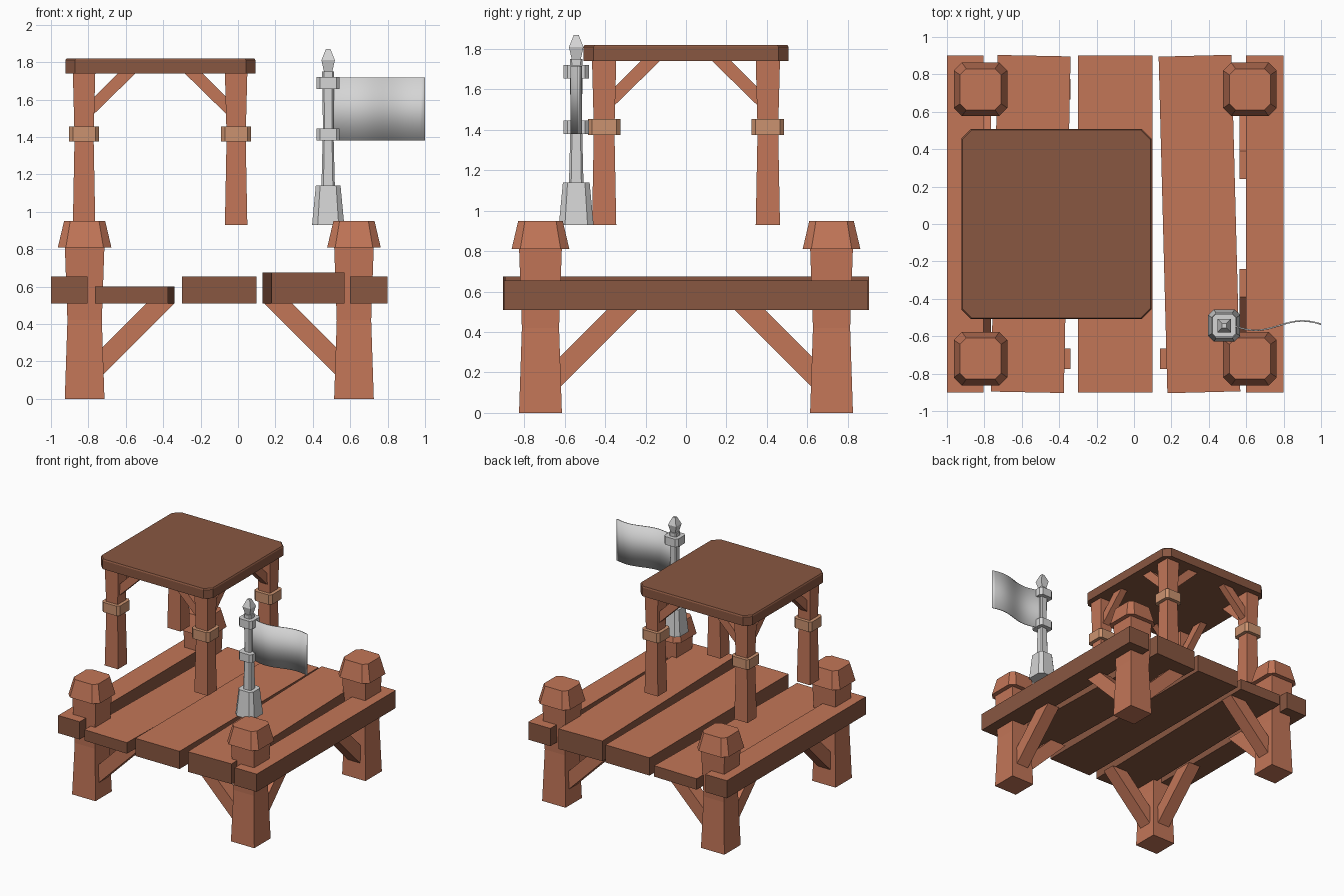
import bpy
import bmesh
from math import cos, pi
from mathutils import Matrix

cube = bpy.data.objects.get("Cube")
if cube:
    bpy.data.objects.remove(cube)


def material(name, rgb):
    mat = bpy.data.materials.new(name)
    mat.use_nodes = True
    color = (*rgb, 1)
    mat.diffuse_color = color
    bsdf = next(n for n in mat.node_tree.nodes if n.type == 'BSDF_PRINCIPLED')
    bsdf.inputs["Base Color"].default_value = color
    return mat


WOOD = material("warm wood", (0.54, 0.18, 0.097))
DARK = material("dark wood", (0.25, 0.095, 0.053))
BAND = material("tan binding", (0.60, 0.29, 0.16))
METAL = material("pale grey", (0.66, 0.66, 0.66))


def finish(bm, name, *mats):
    bmesh.ops.recalc_face_normals(bm, faces=bm.faces)
    mesh = bpy.data.meshes.new(name)
    bm.to_mesh(mesh)
    bm.free()
    for mat in mats:
        mesh.materials.append(mat)
    obj = bpy.data.objects.new(name, mesh)
    bpy.context.collection.objects.link(obj)
    return obj


def loft(name, x, y, profile, mat, cut=0.0):
    """Stack square sections (z, half width), with corners cut by a share of the width."""
    bm = bmesh.new()
    rings = []
    for z, h in profile:
        k = h * (1 - cut)
        if cut:
            pts = [(h, -k), (h, k), (k, h), (-k, h), (-h, k), (-h, -k), (-k, -h), (k, -h)]
        else:
            pts = [(h, -h), (h, h), (-h, h), (-h, -h)]
        rings.append([bm.verts.new((x + a, y + b, z)) for a, b in pts])
    for low, high in zip(rings, rings[1:]):
        for i in range(len(low)):
            j = (i + 1) % len(low)
            bm.faces.new((low[i], low[j], high[j], high[i]))
    bm.faces.new(rings[0])
    bm.faces.new(rings[-1])
    return finish(bm, name, mat)


def prism(name, points, offset, mat):
    """Extrude a flat outline along an offset."""
    bm = bmesh.new()
    face = bm.faces.new([bm.verts.new(p) for p in points])
    grown = bmesh.ops.extrude_face_region(bm, geom=[face])["geom"]
    bmesh.ops.translate(bm, vec=offset, verts=[v for v in grown if isinstance(v, bmesh.types.BMVert)])
    return finish(bm, name, mat)


def braces(name, x, y, sx, sy, outline, half):
    """Two diagonal struts leaving a post towards the middle of the frame."""
    prism(name + "_across", [(x + sx * d, y - half, z) for d, z in outline], (0, 2 * half, 0), WOOD)
    prism(name + "_along", [(x - half, y + sy * d, z) for d, z in outline], (2 * half, 0, 0), WOOD)


def board(name, x, width, top, turn=0.0):
    """Deck board: dark sides and underside, warm top."""
    bm = bmesh.new()
    bmesh.ops.create_cube(bm, size=1)
    bmesh.ops.scale(bm, vec=(width, 1.8, top - 0.51), verts=bm.verts)
    bmesh.ops.rotate(bm, cent=(0, 0, 0), matrix=Matrix.Rotation(turn, 3, 'Z'), verts=bm.verts)
    bmesh.ops.translate(bm, vec=(x, 0, (top + 0.51) / 2), verts=bm.verts)
    bmesh.ops.recalc_face_normals(bm, faces=bm.faces)
    for f in bm.faces:
        f.material_index = 0 if f.normal.z > 0.5 else 1
    finish(bm, name, WOOD, DARK)


# Deck
board("right_rail", -0.9025, 0.195, 0.655)
board("left_rail", 0.70, 0.20, 0.655)
board("right_plank", -0.552, 0.39, 0.60, -0.02)
board("middle_plank", -0.10, 0.40, 0.655)
board("left_plank", 0.35, 0.39, 0.675, 0.026)

# Legs with caps and struts
for side, x, sx in (("right", -0.82, 1), ("left", 0.62, -1)):
    for end, y, sy in (("front", -0.72, 1), ("back", 0.72, -1)):
        tag = end + "_" + side
        loft(tag + "_leg", x, y, [(0, 0.106), (0.42, 0.092), (0.82, 0.106)], WOOD)
        loft(tag + "_cap", x, y, [(0.81, 0.143), (0.95, 0.11)], WOOD, 0.3)
        braces(tag + "_leg_brace", x, y, sx, sy,
               [(0.08, 0.11), (0.08, 0.26), (0.33, 0.51), (0.48, 0.51)], 0.055)

# Canopy posts with bindings and struts
for side, x, sx in (("right", -0.823, 1), ("left", -0.01, -1)):
    for end, y, sy in (("front", -0.405, 1), ("back", 0.405, -1)):
        tag = end + "_" + side
        loft(tag + "_post", x, y, [(0.93, 0.06), (1.4, 0.051), (1.745, 0.06)], WOOD)
        loft(tag + "_binding", x, y, [(1.375, 0.08), (1.455, 0.08)], BAND, 0.25)
        braces(tag + "_canopy_brace", x, y, sx, sy,
               [(0.04, 1.51), (0.04, 1.60), (0.18, 1.74), (0.275, 1.74)], 0.03)

# Canopy roof
loft("canopy_roof", -0.415, 0, [(1.74, 0.508), (1.81, 0.508), (1.82, 0.502)], DARK, 0.1)

# Flagpole
px, py = 0.482, -0.543
loft("flagpole_base", px, py, [(0.93, 0.086), (1.14, 0.066)], METAL, 0.35)
loft("flagpole", px, py, [(1.13, 0.036), (1.45, 0.028), (1.75, 0.032)], METAL, 0.3)
for tag, z in (("lower", 1.38), ("upper", 1.655)):
    loft(tag + "_flag_ring", px, py, [(z, 0.062), (z + 0.066, 0.062)], METAL, 0.3)
loft("flagpole_finial", px, py, [(1.74, 0.02), (1.81, 0.036), (1.87, 0.012)], METAL)

# Waving flag
bm = bmesh.new()
steps = 20
columns = []
for i in range(steps + 1):
    t = i / steps
    y = py + 0.025 * cos(2 * pi * (t + 0.2))
    columns.append([bm.verts.new((0.5 + 0.5 * t, y, z)) for z in (1.38, 1.717)])
for a, b in zip(columns, columns[1:]):
    bm.faces.new((a[0], b[0], b[1], a[1]))
flag = finish(bm, "flag", METAL)
solid = flag.modifiers.new("Thickness", 'SOLIDIFY')
solid.thickness = 0.008
solid.offset = 0
bpy.ops.object.select_all(action='DESELECT')
flag.select_set(True)
bpy.context.view_layer.objects.active = flag
bpy.ops.object.shade_smooth_by_angle(angle=0.6)
